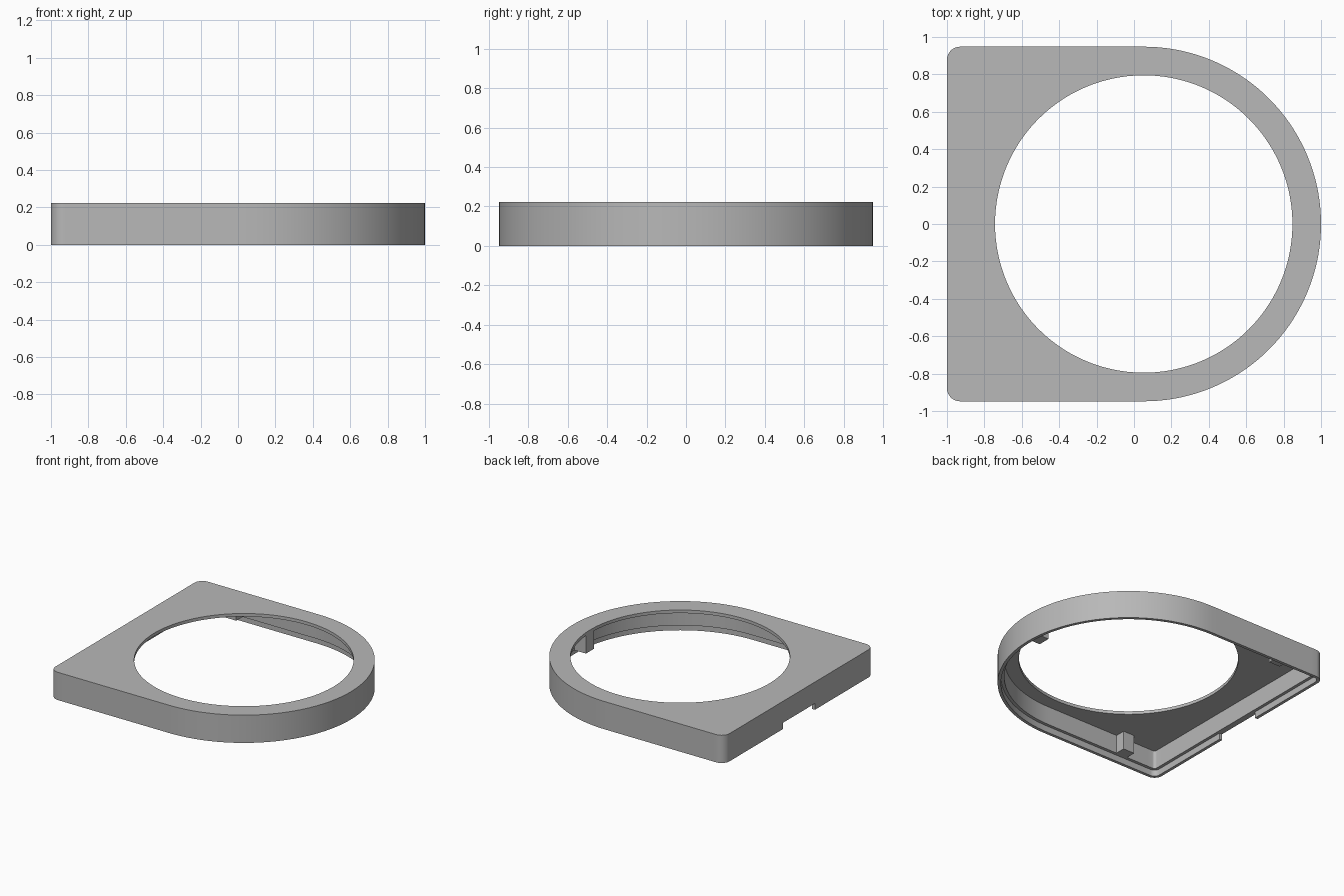
import bpy, bmesh
from math import sin, cos, pi, atan2

if "Cube" in bpy.data.objects:
    bpy.data.objects.remove(bpy.data.objects["Cube"], do_unlink=True)

HEIGHT, CEILING, LEDGE = 0.222, 0.197, 0.05
R, CX = 0.948, 0.052          # rounded end: radius and centre
HOLE = 0.795                  # opening radius
CORNER = 0.07
LIP, WALL = 0.024, 0.048      # lip and full wall thickness

grey = bpy.data.materials.new("plain grey")
grey.use_nodes = True
COLOUR = (0.48, 0.48, 0.48, 1)
grey.diffuse_color = COLOUR
grey.node_tree.nodes["Principled BSDF"].inputs["Base Color"].default_value = COLOUR


def arc(cx, cy, r, start, end, n):
    return [(cx + r * cos(start + (end - start) * i / n),
             cy + r * sin(start + (end - start) * i / n)) for i in range(n + 1)]


def line(a, b, n):
    return [(a[0] + (b[0] - a[0]) * i / n, a[1] + (b[1] - a[1]) * i / n) for i in range(1, n)]


def outline(inset):
    """D shape: half circle at +x, two small rounded corners at -x."""
    r, c = R - inset, CORNER - inset
    x, y = -1 + CORNER, R - CORNER
    nose = arc(CX, 0, r, -pi / 2, pi / 2, 72)
    back = arc(x, y, c, pi / 2, pi, 8)
    front = arc(x, -y, c, pi, 1.5 * pi, 8)
    return (nose + line(nose[-1], back[0], 20) + back + line(back[-1], front[0], 32)
            + front + line(front[-1], nose[0], 20))


def finish(obj):
    obj.data.materials.append(grey)
    bpy.ops.object.select_all(action='DESELECT')
    bpy.context.view_layer.objects.active = obj
    obj.select_set(True)
    bpy.ops.object.shade_smooth_by_angle(angle=0.5)


def box(name, low, high):
    bm = bmesh.new()
    bmesh.ops.create_cube(bm, size=1)
    for v in bm.verts:
        v.co = [h if c > 0 else l for c, l, h in zip(v.co, low, high)]
    mesh = bpy.data.meshes.new(name)
    bm.to_mesh(mesh)
    bm.free()
    obj = bpy.data.objects.new(name, mesh)
    bpy.context.collection.objects.link(obj)
    return obj


# Hollow bezel: closed loop of rings around the wall, top plate and stepped lip
outer, mid, inner = outline(0), outline(LIP), outline(WALL)
angles = [atan2(y, x - CX) for x, y in outer]
hole = [(CX + HOLE * cos(a), HOLE * sin(a)) for a in angles]
rings = [(outer, 0), (outer, HEIGHT), (hole, HEIGHT), (hole, CEILING),
         (inner, CEILING), (inner, LEDGE), (mid, LEDGE), (mid, 0)]
bm = bmesh.new()
loops = [[bm.verts.new((x, y, z)) for x, y in pts] for pts, z in rings]
n = len(outer)
for k, low in enumerate(loops):
    high = loops[(k + 1) % len(loops)]
    for i in range(n):
        j = (i + 1) % n
        bm.faces.new((low[i], low[j], high[j], high[i]))
bmesh.ops.recalc_face_normals(bm, faces=bm.faces)
mesh = bpy.data.meshes.new("bezel_shell")
bm.to_mesh(mesh)
bm.free()
shell = bpy.data.objects.new("bezel_shell", mesh)
bpy.context.collection.objects.link(shell)

# Notch through the lip on the flat side
cutter = box("notch_cutter", (-1.1, -0.2, -0.1), (-0.965, 0.2, LEDGE))
cutter.hide_render = True
cut = shell.modifiers.new("notch", 'BOOLEAN')
cut.operation, cut.solver, cut.object = 'DIFFERENCE', 'EXACT', cutter
bpy.context.view_layer.objects.active = shell
shell.select_set(True)
bpy.ops.object.modifier_apply(modifier="notch")
bpy.data.objects.remove(cutter, do_unlink=True)
finish(shell)

# Mounting blocks under the top plate
TOP = CEILING + 0.005
for side, name in ((1, "left_block"), (-1, "right_block")):
    ys = sorted((side * 0.82, side * 0.91))
    finish(box(name, (-0.69, ys[0], LEDGE), (-0.59, ys[1], TOP)))
finish(box("nose_block", (0.85, -0.05, LEDGE), (0.96, 0.05, TOP)))
